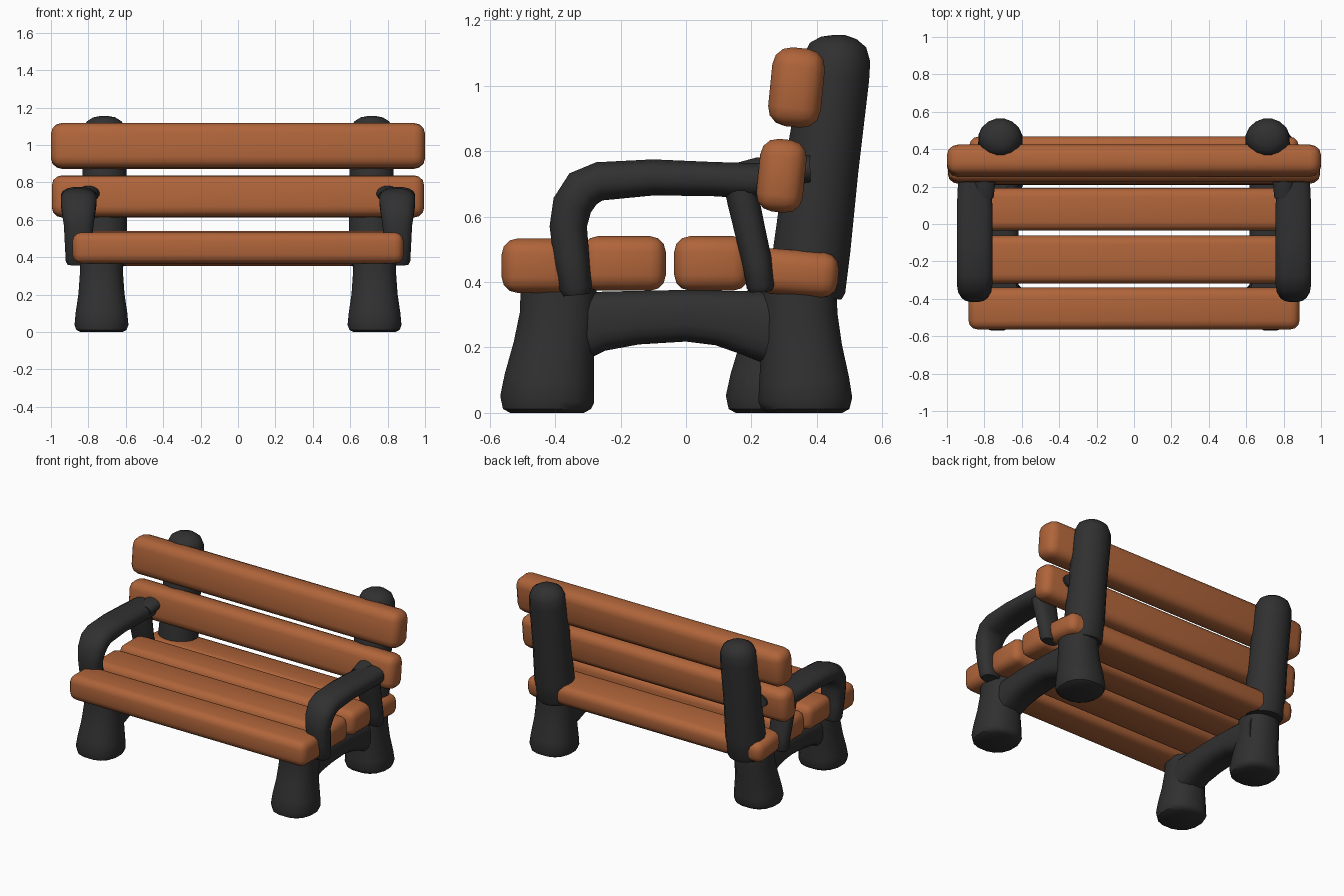
import bpy, bmesh, math
from mathutils import Vector, Matrix

if "Cube" in bpy.data.objects:
    bpy.data.objects.remove(bpy.data.objects["Cube"])


def material(name, rgb):
    m = bpy.data.materials.new(name)
    m.diffuse_color = (*rgb, 1)
    m.use_nodes = True
    m.node_tree.nodes["Principled BSDF"].inputs["Base Color"].default_value = m.diffuse_color
    return m


WOOD = material("warm brown wood", (0.43, 0.128, 0.042))
IRON = material("dark grey iron", (0.03, 0.03, 0.03))


def finish(name, bm, mat):
    bmesh.ops.recalc_face_normals(bm, faces=bm.faces[:])
    me = bpy.data.meshes.new(name)
    bm.to_mesh(me)
    bm.free()
    me.materials.append(mat)
    ob = bpy.data.objects.new(name, me)
    bpy.context.collection.objects.link(ob)
    bpy.ops.object.select_all(action='DESELECT')
    ob.select_set(True)
    bpy.context.view_layer.objects.active = ob
    bpy.ops.object.shade_smooth_by_angle(angle=math.radians(40))
    return ob


def slat(name, half_x, y, z, dy, dz, tilt=0.0, bevel=0.05):
    """Chunky plank with rounded edges and slightly narrowed ends."""
    bm = bmesh.new()
    bmesh.ops.create_cube(bm, size=1)
    bmesh.ops.scale(bm, vec=(half_x * 2, dy, dz), verts=bm.verts[:])
    bmesh.ops.bevel(bm, geom=bm.edges[:], offset=bevel, segments=3,
                    profile=0.5, affect='EDGES')
    for v in bm.verts:
        if abs(v.co.x) > half_x - bevel * 1.1:
            v.co.y *= 0.95
            v.co.z *= 0.95
    bm.transform(Matrix.Translation((0, y, z)) @ Matrix.Rotation(tilt, 4, 'X'))
    return finish(name, bm, WOOD)


def sweep(name, x, rings, sides=16, power=1.0):
    """Tube in a side plane; rings = (y, z, half width in x, half thickness).
    Power below 1 makes the section boxier."""
    bm = bmesh.new()
    pts = [Vector((0, r[0], r[1])) for r in rings]
    loops = []
    for i, (p, r) in enumerate(zip(pts, rings)):
        t = (pts[min(i + 1, len(pts) - 1)] - pts[max(i - 1, 0)]).normalized()
        side = Vector((0, -t.z, t.y))
        loop = []
        for k in range(sides):
            a = 2 * math.pi * (k + 0.5) / sides
            c, s = (math.copysign(abs(f) ** power, f) for f in (math.cos(a), math.sin(a)))
            loop.append(bm.verts.new(p + Vector((x + c * r[2], 0, 0)) + side * s * r[3]))
        loops.append(loop)
    for a, b in zip(loops, loops[1:]):
        for k in range(sides):
            n = (k + 1) % sides
            bm.faces.new((a[k], a[n], b[n], b[k]))
    bm.faces.new(loops[0][::-1])
    bm.faces.new(loops[-1])
    return finish(name, bm, IRON)


# Seat slats
slat("seat_slat_front", 0.885, -0.452, 0.45, 0.235, 0.175)
slat("seat_slat_second", 0.88, -0.19, 0.457, 0.27, 0.175)
slat("seat_slat_third", 0.88, 0.078, 0.457, 0.24, 0.175)
slat("seat_slat_rear", 0.88, 0.338, 0.428, 0.27, 0.145, -0.08 * -1 * -1)

# Back slats
slat("back_slat_lower", 0.995, 0.292, 0.725, 0.15, 0.235, -0.1, 0.055)
slat("back_slat_upper", 1.0, 0.338, 0.995, 0.17, 0.255, -0.1, 0.06)

for label, s in (("right", 1), ("left", -1)):
    x = s * 0.715
    # Flared feet; the left rear one stands a little further forward
    shift = 0.0 if s > 0 else -0.1
    for leg, y0, y1 in (("front", -0.425, -0.39), ("rear", 0.365 + shift, 0.345 + shift * 0.4)):
        mid = y0 * 0.4 + y1 * 0.6
        sweep(f"{label}_{leg}_leg", s * 0.73, [
            (y0, 0.0, 0.115, 0.115), (y0, 0.012, 0.137, 0.137),
            (y0, 0.04, 0.146, 0.146), (y0 * 0.8 + y1 * 0.2, 0.1, 0.14, 0.14),
            (mid, 0.2, 0.125, 0.126), (y1, 0.3, 0.118, 0.12),
            (y1, 0.38, 0.115, 0.118)], power=0.85)
    # Arched beam between the feet
    sweep(f"{label}_arched_beam", x, [
        (-0.42, 0.255, 0.1, 0.12), (-0.33, 0.265, 0.1, 0.11),
        (-0.26, 0.28, 0.1, 0.092), (-0.15, 0.291, 0.1, 0.083),
        (0.0, 0.297, 0.1, 0.08), (0.1, 0.29, 0.1, 0.085),
        (0.19, 0.275, 0.1, 0.1), (0.26, 0.26, 0.1, 0.115),
        (0.36, 0.255, 0.1, 0.12)], power=0.65)
    # Leaning back post with a domed top
    sweep(f"{label}_back_post", x, [
        (0.368, 0.355, 0.115, 0.11), (0.37, 0.38, 0.126, 0.12),
        (0.385, 0.5, 0.126, 0.12), (0.415, 0.75, 0.12, 0.115),
        (0.455, 1.03, 0.12, 0.108), (0.462, 1.085, 0.115, 0.104),
        (0.465, 1.125, 0.095, 0.088), (0.467, 1.147, 0.06, 0.055),
        (0.467, 1.155, 0.022, 0.02)])
    # Armrest bending down to the seat at the front
    ax = s * 0.855
    sweep(f"{label}_armrest", ax - s * 0.003, [
        (-0.335, 0.36, 0.06, 0.04), (-0.337, 0.38, 0.07, 0.05),
        (-0.35, 0.47, 0.075, 0.055), (-0.36, 0.57, 0.08, 0.058),
        (-0.348, 0.635, 0.09, 0.062), (-0.315, 0.685, 0.096, 0.064),
        (-0.265, 0.708, 0.097, 0.06), (-0.1, 0.72, 0.097, 0.056),
        (0.08, 0.715, 0.097, 0.053), (0.19, 0.71, 0.092, 0.055),
        (0.25, 0.71, 0.085, 0.055)], power=0.8)
    # Rear armrest support
    sweep(f"{label}_armrest_support", ax, [
        (0.155, 0.72, 0.08, 0.045), (0.175, 0.65, 0.08, 0.05),
        (0.195, 0.56, 0.075, 0.048), (0.218, 0.46, 0.07, 0.046),
        (0.228, 0.385, 0.066, 0.043), (0.229, 0.37, 0.055, 0.033)], power=0.8)
    # Short tie from armrest to back post
    sweep(f"{label}_armrest_tie", s * 0.8, [
        (0.14, 0.725, 0.05, 0.035), (0.22, 0.74, 0.06, 0.042),
        (0.38, 0.745, 0.07, 0.045)])
